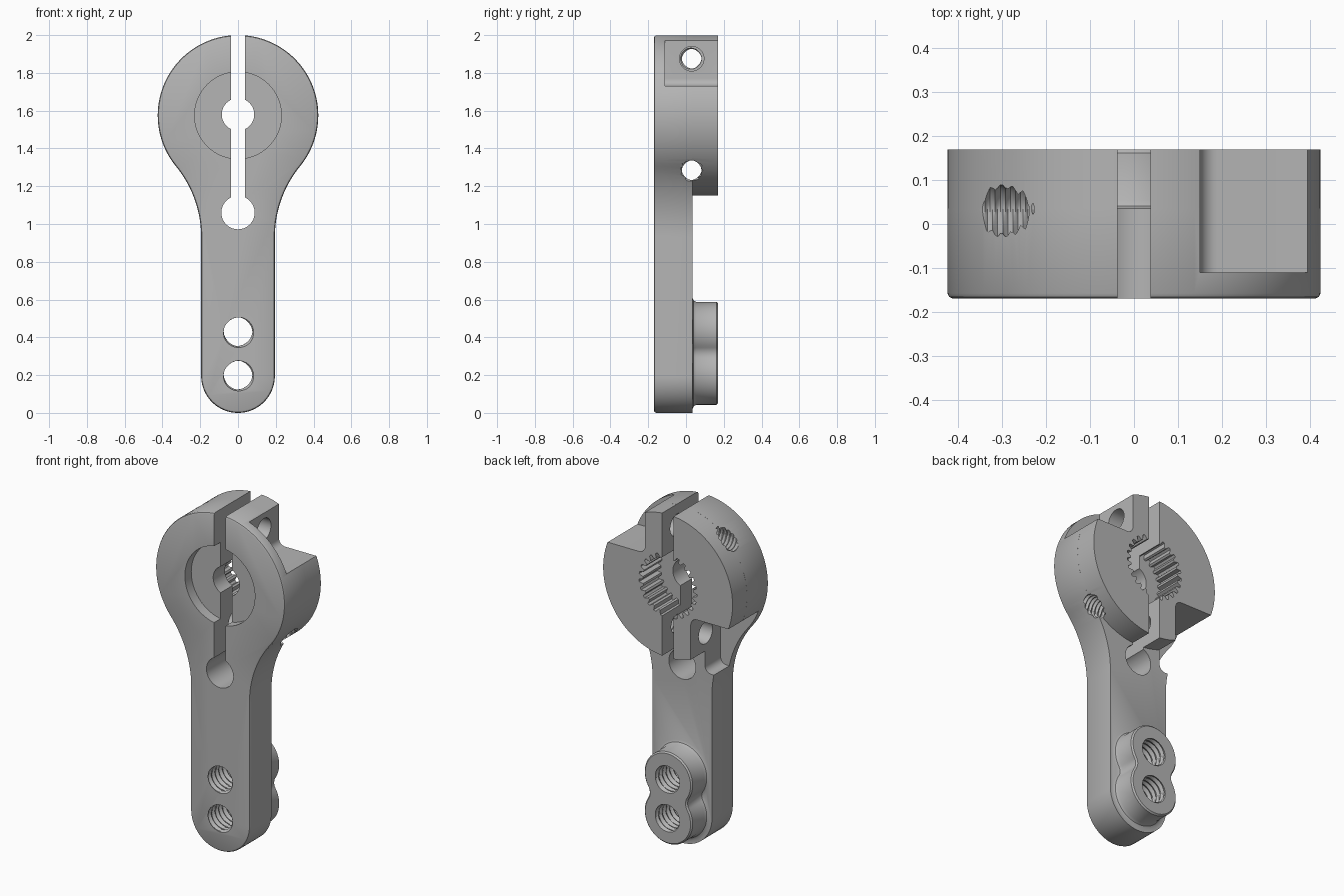
import bpy, bmesh, math
from mathutils import Vector

if "Cube" in bpy.data.objects:
    bpy.data.objects.remove(bpy.data.objects["Cube"])

FRONT, ARM_BACK, BACK = -0.17, 0.035, 0.17
HUB_Z, HUB_R = 1.575, 0.425
ARM_HALF = 0.195

metal = bpy.data.materials.new("grey_metal")
metal.use_nodes = True
GREY = (0.46, 0.46, 0.46, 1)
metal.diffuse_color = GREY
metal.node_tree.nodes["Principled BSDF"].inputs["Base Color"].default_value = GREY


def arc(cx, cz, r, start, end, n):
    return [(cx + r * math.cos(math.radians(start + (end - start) * i / n)),
             cz + r * math.sin(math.radians(start + (end - start) * i / n)))
            for i in range(n + 1)]


def circle(z, r, n=96):
    return arc(0, z, r, 0, 360, n)[:-1]


def rounded_rect(x0, x1, z0, z1, r):
    return (arc(x1 - r, z1 - r, r, 0, 90, 8) + arc(x0 + r, z1 - r, r, 90, 180, 8)
            + arc(x0 + r, z0 + r, r, 180, 270, 8) + arc(x1 - r, z0 + r, r, 270, 360, 8))


def rect(x0, x1, z0, z1):
    return [(x0, z0), (x1, z0), (x1, z1), (x0, z1)]


def skin(name, rings):
    """Closed solid through matching rings of 3D points."""
    bm = bmesh.new()
    rows = [[bm.verts.new(p) for p in ring] for ring in rings]
    n = len(rows[0])
    for a, b in zip(rows, rows[1:]):
        for i in range(n):
            j = (i + 1) % n
            bm.faces.new((a[i], a[j], b[j], b[i]))
    bm.faces.new(rows[0])
    bm.faces.new(rows[-1])
    bmesh.ops.recalc_face_normals(bm, faces=bm.faces)
    mesh = bpy.data.meshes.new(name)
    bm.to_mesh(mesh)
    bm.free()
    mesh.materials.append(metal)
    obj = bpy.data.objects.new(name, mesh)
    bpy.context.collection.objects.link(obj)
    return obj


def loft(name, layers):
    """Solid along y from (y, outline) layers."""
    return skin(name, [[(x, y, z) for x, z in outline] for y, outline in layers])


def prism(name, outline, y0, y1):
    return loft(name, [(y0, outline), (y1, outline)])


def rod(name, start, axis, length, r_in, r_out=None, pitch=0.03):
    """Plain round rod, or a helically threaded one when r_out is given."""
    axis = Vector(axis)
    u = axis.orthogonal().normalized()
    v = axis.cross(u)
    seg = 32
    steps = round(length / pitch * 4) if r_out else 1
    rings = []
    for k in range(steps + 1):
        t = length * k / steps
        ring = []
        for i in range(seg):
            a = math.tau * i / seg
            r = r_in
            if r_out:
                phase = (t / pitch - i / seg) % 1
                r += (r_out - r_in) * (1 - abs(2 * phase - 1))
            ring.append(Vector(start) + axis * t + (u * math.cos(a) + v * math.sin(a)) * r)
        rings.append(ring)
    return skin(name, rings)


def combine(target, tool, operation):
    mod = target.modifiers.new(tool.name, "BOOLEAN")
    mod.operation, mod.solver, mod.object = operation, "EXACT", tool
    bpy.context.view_layer.objects.active = target
    bpy.ops.object.modifier_apply(modifier=mod.name)
    bpy.data.objects.remove(tool)


def mirrored(half):
    return half + [(-x, z) for x, z in reversed(half) if x > 1e-4]


# Paddle outline: round end, straight sides, concave flare, round hub
def arm_outline(o):
    neck_z = 0.93
    dz = HUB_Z - neck_z
    flare = (ARM_HALF ** 2 + dz ** 2 - HUB_R ** 2) / (2 * (HUB_R - ARM_HALF))
    cx = ARM_HALF + flare
    tilt = math.degrees(math.atan2(dz, cx))
    return mirrored(arc(0, ARM_HALF, ARM_HALF + o, -90, 0, 24)
                    + arc(cx, neck_z, flare - o, 180, 180 - tilt, 20)
                    + arc(0, HUB_Z, HUB_R + o, -tilt, 90, 48))


# Peanut outline of the boss around the two screw holes
LOW, HIGH, BOSS_R = 0.2, 0.43, 0.157


def boss_outline(o):
    mid, half, fillet = (LOW + HIGH) / 2, (HIGH - LOW) / 2, 0.06
    cx = math.sqrt((BOSS_R + fillet) ** 2 - half ** 2)
    tilt = math.degrees(math.atan2(half, cx))
    return mirrored(arc(0, LOW, BOSS_R + o, -90, tilt, 24)
                    + arc(cx, mid, fillet - o, 180 + tilt, 180 - tilt, 10)
                    + arc(0, HIGH, BOSS_R + o, -tilt, 90, 24))


body = loft("servo_arm", [(FRONT, arm_outline(-0.012)), (FRONT + 0.004, arm_outline(-0.004)),
                          (FRONT + 0.012, arm_outline(0)), (ARM_BACK, arm_outline(0))])
combine(body, prism("hub", circle(HUB_Z, HUB_R - 0.0003, 160), -0.05, BACK), "UNION")
combine(body, loft("boss", [(-0.02, boss_outline(0.02)), (ARM_BACK, boss_outline(0.02)),
                            (ARM_BACK + 0.006, boss_outline(0.008)),
                            (ARM_BACK + 0.02, boss_outline(0)),
                            (BACK - 0.008, boss_outline(0)),
                            (BACK, boss_outline(-0.008))]), "UNION")

# Splined socket with small teeth
teeth = 25
spline = []
for i in range(teeth):
    for frac, r in ((0, 0.165), (0.3, 0.165), (0.5, 0.19), (0.8, 0.19)):
        a = math.tau * (i + frac) / teeth
        spline.append((r * math.cos(a), HUB_Z + r * math.sin(a)))

cutters = [
    prism("front_recess", circle(HUB_Z, 0.23), -0.3, -0.11),
    prism("spline_socket", spline, 0.0, 0.3),
    prism("centre_hole", circle(HUB_Z + 0.005, 0.086), -0.3, 0.3),
    prism("relief_hole", circle(1.06, 0.088), -0.3, 0.3),
    prism("clamp_slot", rect(-0.0375, 0.0375, 1.07, 2.2), -0.31, 0.31),
    prism("upper_bolt_pocket", rounded_rect(0.15, 0.7, 1.73, 2.3, 0.04), -0.11, 0.3),
    prism("lower_bolt_pocket", rounded_rect(-0.7, -0.15, 1.05, 1.425, 0.04), -0.11, 0.3),
]

# Clamp bolts: clearance on the pocket side, thread on the other
for label, z, side in (("upper", 1.875, 1), ("lower", 1.285, -1)):
    start = (0, 0.03, z)
    cutters.append(rod(label + "_clearance", start, (side, 0, 0), 0.5, 0.065))
    cutters.append(rod(label + "_thread", start, (-side, 0, 0), 0.5, 0.049, 0.062, 0.023))

# Threaded holes through the boss
for label, z in (("low", LOW), ("high", HIGH)):
    cutters.append(rod(label + "_hole", (0, -0.23, z), (0, 1, 0), 0.46, 0.073, 0.087, 0.034))

for cutter in cutters:
    combine(body, cutter, "DIFFERENCE")

# Smooth shading with crisp edges
bpy.ops.object.select_all(action="DESELECT")
body.select_set(True)
bpy.context.view_layer.objects.active = body
bpy.ops.object.shade_smooth_by_angle(angle=math.radians(30))
